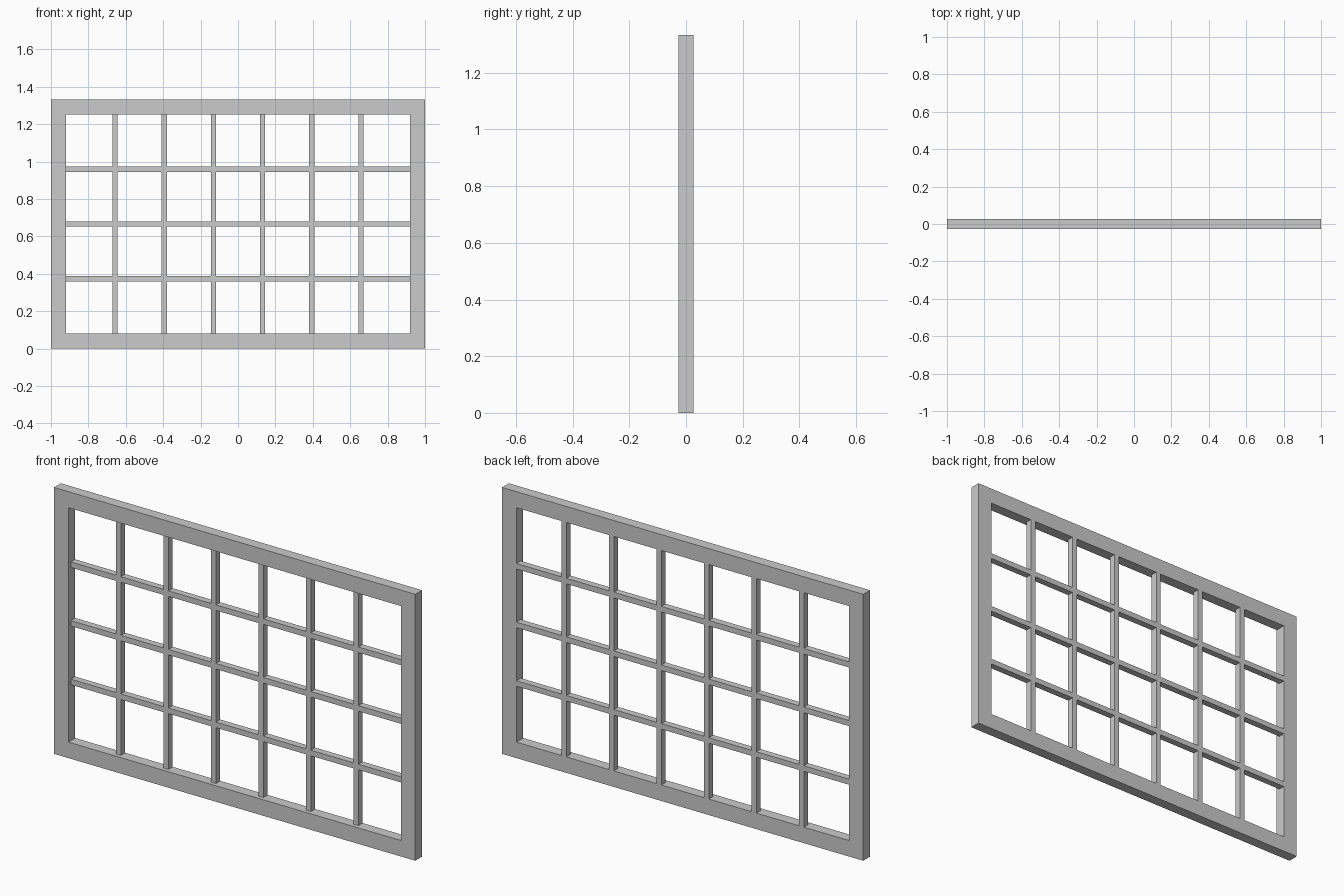
import bpy, bmesh, math

if "Cube" in bpy.data.objects:
    bpy.data.objects.remove(bpy.data.objects["Cube"])

W, H = 1.0, 1.333            # half width, full height
RIM = 0.08                   # frame border
BAR = 0.028                  # glazing bar width
Y_FRONT, Y_BACK = -0.027, 0.027
Y_BAR = -0.007               # bars are recessed at the front, flush at the back
COLS, ROWS = 7, 4


def slab(name, xs, zs, solid, y0, y1):
    """Flat panel on a grid of cut lines, with the open cells left out."""
    bm = bmesh.new()
    verts = {(i, j): bm.verts.new((x, y0, z))
             for i, x in enumerate(xs) for j, z in enumerate(zs)}
    for i in range(len(xs) - 1):
        for j in range(len(zs) - 1):
            if solid(i, j):
                bm.faces.new([verts[i, j], verts[i + 1, j],
                              verts[i + 1, j + 1], verts[i, j + 1]])
    bmesh.ops.delete(bm, geom=[v for v in bm.verts if not v.link_faces], context='VERTS')
    bmesh.ops.solidify  # thickness is made by extrusion below
    ext = bmesh.ops.extrude_face_region(bm, geom=bm.faces[:], use_keep_orig=True)
    moved = [g for g in ext["geom"] if isinstance(g, bmesh.types.BMVert)]
    bmesh.ops.translate(bm, verts=moved, vec=(0, y1 - y0, 0))
    bmesh.ops.recalc_face_normals(bm, faces=bm.faces[:])
    mesh = bpy.data.meshes.new(name)
    bm.to_mesh(mesh)
    bm.free()
    obj = bpy.data.objects.new(name, mesh)
    bpy.context.collection.objects.link(obj)
    return obj


def bar_lines(lo, hi, n):
    """Cut lines for n equal panes with a bar between each pair."""
    lines = [lo]
    for k in range(1, n):
        c = lo + (hi - lo) * k / n
        lines += [c - BAR / 2, c + BAR / 2]
    return lines + [hi]


# Outer frame
slab("window_frame", [-W, -W + RIM, W - RIM, W], [0, RIM, H - RIM, H],
     lambda i, j: (i, j) != (1, 1), Y_FRONT, Y_BACK)

# Lattice of glazing bars
slab("glazing_bars", bar_lines(-W + RIM, W - RIM, COLS), bar_lines(RIM, H - RIM, ROWS),
     lambda i, j: i % 2 or j % 2, Y_BAR, Y_BACK)
